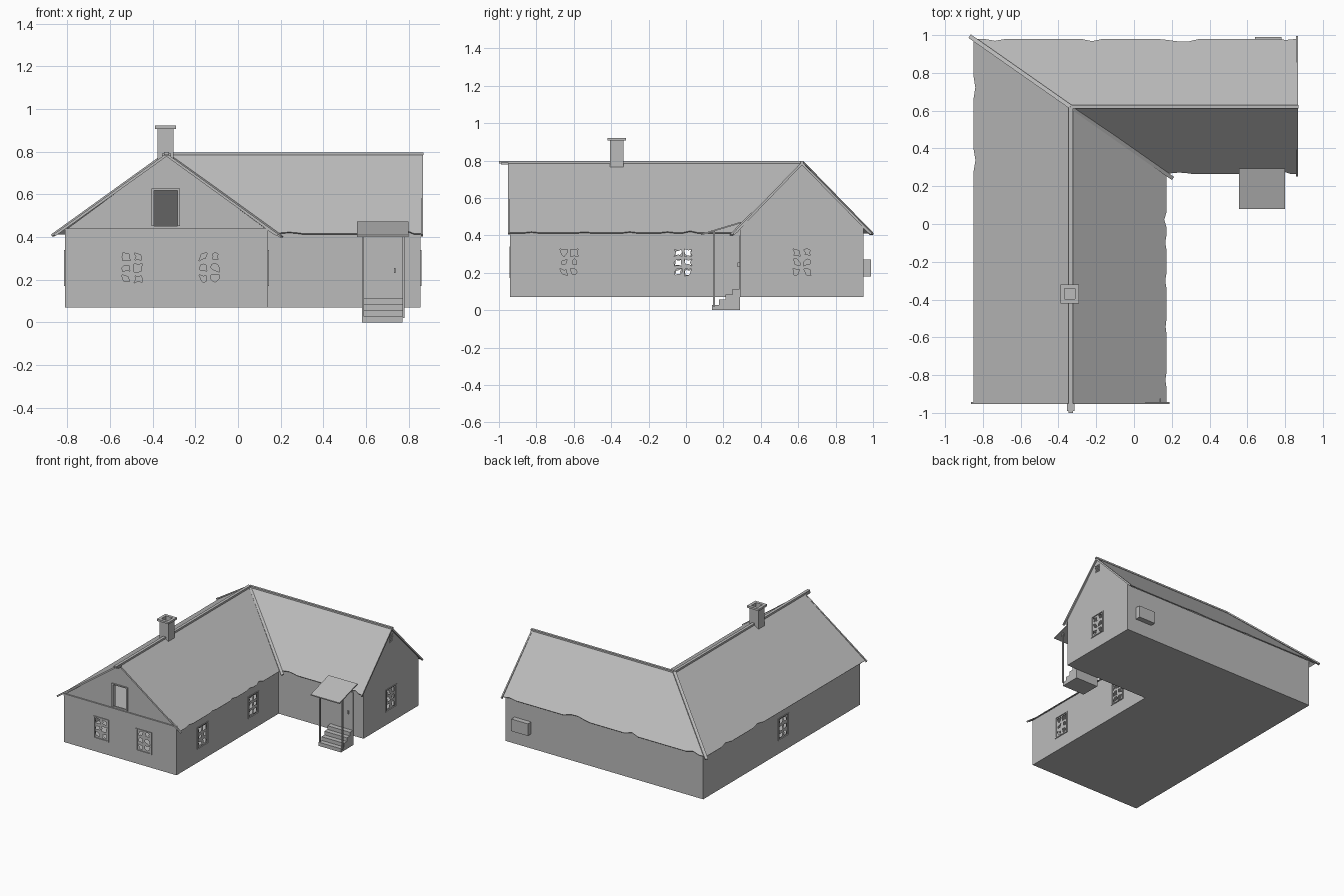
import bpy, bmesh, math, random
from mathutils import Vector, Matrix

random.seed(4)
if "Cube" in bpy.data.objects:
    bpy.data.objects.remove(bpy.data.objects["Cube"], do_unlink=True)

GREY = (0.5, 0.5, 0.5, 1)
mat = bpy.data.materials.new("weathered grey")
mat.use_nodes = True
mat.diffuse_color = GREY
mat.node_tree.nodes["Principled BSDF"].inputs["Base Color"].default_value = GREY


def finish(name, bm, normals=True):
    if normals:
        bmesh.ops.recalc_face_normals(bm, faces=bm.faces)
    mesh = bpy.data.meshes.new(name)
    bm.to_mesh(mesh)
    bm.free()
    mesh.materials.append(mat)
    ob = bpy.data.objects.new(name, mesh)
    bpy.context.collection.objects.link(ob)
    return ob


def add_box(bm, lo, hi):
    lo, hi = Vector(lo), Vector(hi)
    m = Matrix.Translation((lo + hi) / 2) @ Matrix.Diagonal((*(hi - lo), 1))
    bmesh.ops.create_cube(bm, size=1, matrix=m)


def boxes(name, *pairs):
    bm = bmesh.new()
    for lo, hi in pairs:
        add_box(bm, lo, hi)
    return finish(name, bm)


def prism(name, points, shift):
    bm = bmesh.new()
    face = bm.faces.new([bm.verts.new(p) for p in points])
    out = bmesh.ops.extrude_face_region(bm, geom=[face])["geom"]
    bmesh.ops.translate(bm, vec=shift, verts=[v for v in out if isinstance(v, bmesh.types.BMVert)])
    return finish(name, bm)


def beam(name, p, q, w, h):
    p, q = Vector(p), Vector(q)
    x = (q - p).normalized()
    y = Vector((0, 0, 1)).cross(x).normalized()
    rot = Matrix((x, y, x.cross(y))).transposed().to_4x4()
    bm = bmesh.new()
    size = Matrix.Diagonal(((q - p).length, w, h, 1))
    bmesh.ops.create_cube(bm, size=1, matrix=Matrix.Translation((p + q) / 2) @ rot @ size)
    return finish(name, bm)


def cut(ob, cutter):
    mod = ob.modifiers.new("cut", "BOOLEAN")
    mod.operation, mod.solver, mod.object = "DIFFERENCE", "EXACT", cutter
    cutter.hide_render = True
    cutter.hide_set(True)


# Main dimensions
L, R, INNER = -0.81, 0.855, 0.14
F, B, PORCH = -0.94, 0.95, 0.29
BASE, TOP, EAVE, RIDGE = 0.07, 0.43, 0.415, 0.79
RX, RY = -0.335, 0.62


def plan(t, z):
    return [(L + t, F + t, z), (INNER - t, F + t, z), (INNER - t, PORCH + t, z),
            (R - t, PORCH + t, z), (R - t, B - t, z), (L + t, B - t, z)]


# Hollow L-shaped walls
walls = prism("walls", plan(0, BASE), (0, 0, TOP - BASE))
cut(walls, prism("room_cutter", plan(0.015, BASE + 0.015), (0, 0, TOP - BASE - 0.03)))


# Broken windows, built facing -y and then turned to their wall
def window(name, pos, angle):
    place = Matrix.Translation(pos) @ Matrix.Rotation(angle, 4, "Z")
    w, h, t, cols, rows = 0.055, 0.078, 0.012, 2, 3
    hole = bmesh.new()
    add_box(hole, (-w, -0.03, -h), (w, 0.03, h))
    bmesh.ops.transform(hole, matrix=place, verts=hole.verts)
    cut(walls, finish(name + "_cutter", hole))
    frame = bmesh.new()
    for s in (-1, 1):
        add_box(frame, (s * w, -0.005, -h), (s * (w + t), 0.01, h))
        add_box(frame, (-w - t, -0.005, s * h), (w + t, 0.01, s * (h + 0.006)))
    bmesh.ops.transform(frame, matrix=place, verts=frame.verts)
    finish(name + "_frame", frame)
    # each pane is a jagged ring of glass
    glass = bmesh.new()
    cw, ch = 2 * w / cols, 2 * h / rows
    ring = [(-1, -1), (0, -1), (1, -1), (1, 0), (1, 1), (0, 1), (-1, 1), (-1, 0)]
    for i in range(cols):
        for j in range(rows):
            cx, cz = -w + (i + 0.5) * cw, -h + (j + 0.5) * ch
            scale = [random.uniform(0.3, 0.8) for _ in ring]
            rim = [glass.verts.new((cx + a * cw / 2, 0.002, cz + b * ch / 2)) for a, b in ring]
            gap = [glass.verts.new((cx + a * s * cw / 2, 0.002, cz + b * s * ch / 2))
                   for (a, b), s in zip(ring, scale)]
            for k in range(len(ring)):
                n = (k + 1) % len(ring)
                glass.faces.new((rim[k], rim[n], gap[n], gap[k]))
    bmesh.ops.transform(glass, matrix=place, verts=glass.verts)
    finish(name + "_glass", glass, False)


WZ, TURN = 0.255, math.pi / 2
window("front_window_right", (-0.495, F, WZ), 0)
window("front_window_left", (-0.135, F, WZ), 0)
window("yard_window_front", (INNER, -0.625, WZ), TURN)
window("yard_window_back", (INNER, -0.015, WZ), TURN)
window("wing_window", (R, RY, WZ), TURN)
window("side_window", (L, -0.015, WZ), -TURN)


# Roof sheets with ragged eaves
def ragged(p, q, inward, n=30):
    p, q, inward = Vector(p), Vector(q), Vector(inward)
    pts = [p]
    for i in range(1, n):
        bite = random.uniform(0.004, 0.014) if random.random() < 0.2 else 0
        pts.append(p.lerp(q, i / n) + inward * bite)
    return pts + [q]


def roof(name, points):
    bm = bmesh.new()
    face = bm.faces.new([bm.verts.new(p) for p in points])
    face.normal_update()
    if face.normal.z < 0:
        face.normal_flip()
    ob = finish(name, bm, False)
    mod = ob.modifiers.new("thickness", "SOLIDIFY")
    mod.thickness, mod.offset = 0.006, -1


EL, ER, EF, EB, END, VERGE = -0.85, 0.172, 0.265, 0.98, 0.862, -0.947
peak = (RX, RY, RIDGE)
gable_peak, wing_peak = (RX, VERGE, RIDGE), (END, RY, RIDGE)
hip_foot, valley_foot = (EL, EB, EAVE), (ER, EF, EAVE)
rise = RIDGE - EAVE
roof("roof_side", [gable_peak, peak] + ragged(hip_foot, (EL, VERGE, EAVE), (1, 0, rise / (RX - EL))))
roof("roof_yard", [peak, gable_peak] + ragged((ER, VERGE, EAVE), valley_foot, (-1, 0, rise / (ER - RX))))
roof("roof_wing_front", [wing_peak, peak] + ragged(valley_foot, (END, EF, EAVE), (0, 1, rise / (RY - EF)), 20))
roof("roof_wing_back", [peak, wing_peak] + ragged((END, EB, EAVE), hip_foot, (0, -1, rise / (EB - RY))))

# Ridge, hip and valley cappings
beam("main_ridge_cap", (RX, -1.0, RIDGE), peak, 0.022, 0.014)
beam("wing_ridge_cap", peak, (0.87, RY, RIDGE), 0.018, 0.012)
beam("hip_cap", (-0.868, 0.993, EAVE - 0.008), peak, 0.022, 0.01)
beam("valley_strip", (0.205, 0.242, EAVE - 0.015), peak, 0.02, 0.008)
boxes("ridge_end", ((RX - 0.02, -0.99, RIDGE - 0.012), (RX + 0.02, -0.95, RIDGE)))

# Rake boards on both gables
for x, side in ((-0.86, "right"), (0.185, "left")):
    beam("front_rake_" + side, (x, VERGE, EAVE - 0.007), (RX, VERGE, RIDGE - 0.006), 0.01, 0.012)
for y, side in ((0.255, "front"), (0.99, "back")):
    beam("wing_rake_" + side, (END, y, EAVE - 0.008), (END, RY, RIDGE - 0.006), 0.01, 0.012)


# Gable walls
def gable(name, mid, half, span, point, shift):
    shoulder = RIDGE - 0.008 - rise * half / span
    outline = [(-half, TOP - 0.01), (half, TOP - 0.01), (half, shoulder), (0, RIDGE - 0.008), (-half, shoulder)]
    return prism(name, [point(mid + a, z) for a, z in outline], shift)


front_gable = gable("front_gable", RX, INNER - RX, ER - RX, lambda a, z: (a, F + 0.006, z), (0, 0.012, 0))
cut(front_gable, boxes("attic_cutter", ((-0.395, -1, 0.452), (-0.282, -0.9, 0.622))))
gable("wing_gable", RY, B - RY, EB - RY, lambda a, z: (R, a, z), (-0.012, 0, 0))
boxes("gable_ledge", ((L, F - 0.004, 0.425), (INNER, F + 0.015, 0.44)))
boxes("attic_frame", *[((x, F - 0.002, 0.45), (x + 0.012, F + 0.03, 0.624)) for x in (-0.406, -0.284)],
      ((-0.406, F - 0.002, 0.618), (-0.272, F + 0.03, 0.626)))

# Slatted vent in the wing gable
boxes("gable_vent", *[((R - 0.005, RY - 0.02, 0.682 + i * 0.012), (R + 0.005, RY + 0.02, 0.69 + i * 0.012))
                      for i in range(5)])

# Hollow chimney with a flared cap
CX, CY = -0.34, -0.37


def block(name, r, z0, z1):
    return boxes(name, ((CX - r, CY - r, z0), (CX + r, CY + r, z1)))


flue = block("flue_cutter", 0.028, 0.84, 1)
for part in (block("chimney", 0.037, 0.74, 0.91), block("chimney_cap", 0.05, 0.906, 0.921)):
    cut(part, flue)

# Utility box on the back wall
boxes("utility_box", ((0.64, B - 0.01, 0.18), (0.78, 0.99, 0.272)))

# Porch: steps, posts, sloping canopy, door
boxes("porch_steps", *[((0.58, 0.14 + i * 0.036, i * 0.028), (0.77, PORCH, i * 0.028 + 0.028)) for i in range(4)])
boxes("porch_posts", *[((x, 0.145, 0.02), (x + 0.01, 0.155, 0.425)) for x in (0.58, 0.77)])
prism("porch_canopy", [(0.557, 0.08, 0.4), (0.557, 0.295, 0.465), (0.557, 0.295, 0.473), (0.557, 0.08, 0.408)],
      (0.243, 0, 0))
boxes("door", ((0.595, PORCH - 0.005, 0.105), (0.77, PORCH + 0.002, 0.4)))
boxes("door_handle", ((0.73, PORCH - 0.015, 0.23), (0.738, PORCH, 0.255)))
